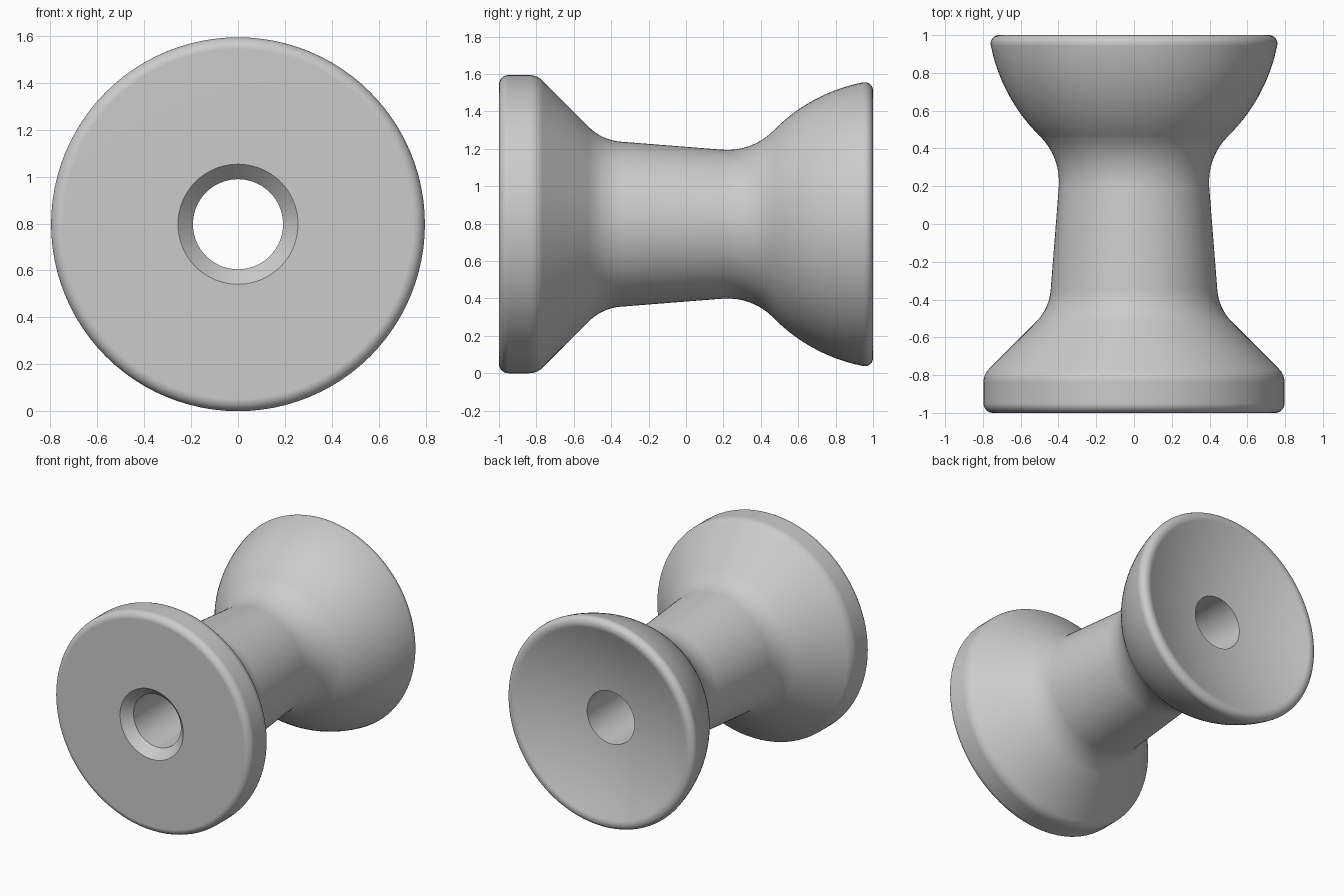
import bpy
import bmesh
import math
from mathutils import Vector, Matrix

cube = bpy.data.objects.get("Cube")
if cube:
    bpy.data.objects.remove(cube, do_unlink=True)

AXIS_HEIGHT = 0.797
BORE = 0.192
SIDES = 96


def fillet(prev, corner, nxt, length, steps=8):
    """Circular arc that starts and ends at the given length from a corner."""
    a, b = (prev - corner).normalized(), (nxt - corner).normalized()
    half = a.angle(b) / 2
    middle = (a + b).normalized()
    centre = corner + middle * (length / math.cos(half))
    radius = length * math.tan(half)
    sweep = math.pi / 2 - half
    side = (a - b).normalized()
    points = []
    for i in range(steps + 1):
        t = sweep * (1 - 2 * i / steps)
        points.append(centre + radius * (side * math.sin(t) - middle * math.cos(t)))
    return points


def arc(start, end, bulge, steps):
    """Circular arc between two points, bulging left of the chord."""
    chord = end - start
    normal = Vector((-chord.y, chord.x)).normalized()
    half = 2 * math.atan(2 * bulge / chord.length)
    radius = chord.length / 2 / math.sin(half)
    centre = (start + end) / 2 - normal * (radius * math.cos(half))
    spoke = start - centre
    return [centre + Matrix.Rotation(-2 * half * i / steps, 2) @ spoke
            for i in range(steps + 1)]


# Profile corners: (position along the axis, radius, fillet length)
corners = [(-0.935, BORE, 0), (-1, 0.256, 0),           # countersink
           (-1, 0.797, 0.05), (-0.797, 0.797, 0.04),    # flange
           (-0.449, 0.449, 0.1), (0.35, 0.386, 0.155)]  # cone and shaft

# Bowl outside
bowl = arc(Vector((0.462, 0.495)), Vector((0.945, 0.758)), 0.042, 14)
corners += [(p.x, p.y, 0) for p in bowl]

# Rounded rim
corners += [(1, 0.765, 0.05), (1, 0.7, 0.012)]

# Shallow dish down to the bore
for i in range(13):
    r = 0.66 + (BORE - 0.66) * i / 12
    corners.append((0.87 + 0.288 * (r * r - BORE * BORE), r, 0))

profile = []
for i, (y, r, length) in enumerate(corners):
    here = Vector((y, r))
    if length:
        before = Vector(corners[i - 1][:2])
        after = Vector(corners[i + 1][:2])
        profile += fillet(before, here, after, length)
    else:
        profile.append(here)

# Turn the closed profile around the axis
bm = bmesh.new()
verts = [bm.verts.new((p.y, p.x, 0)) for p in profile]
edges = [bm.edges.new((v, verts[(i + 1) % len(verts)])) for i, v in enumerate(verts)]
bmesh.ops.spin(bm, geom=verts + edges, cent=(0, 0, 0), axis=(0, 1, 0),
               angle=math.tau, steps=SIDES, use_merge=True)
bmesh.ops.remove_doubles(bm, verts=bm.verts, dist=0.0005)
bmesh.ops.recalc_face_normals(bm, faces=bm.faces)
bmesh.ops.translate(bm, verts=bm.verts, vec=(0, 0, AXIS_HEIGHT))

mesh = bpy.data.meshes.new("flared_spool")
bm.to_mesh(mesh)
bm.free()
spool = bpy.data.objects.new("flared_spool", mesh)
bpy.context.collection.objects.link(spool)

# Plain grey material
grey = bpy.data.materials.new("plain_grey")
grey.use_nodes = True
colour = (0.6, 0.6, 0.6, 1)
grey.diffuse_color = colour
grey.node_tree.nodes["Principled BSDF"].inputs["Base Color"].default_value = colour
mesh.materials.append(grey)

# Smooth shading with crisp bore edges
bpy.ops.object.select_all(action="DESELECT")
spool.select_set(True)
bpy.context.view_layer.objects.active = spool
bpy.ops.object.shade_smooth_by_angle(angle=math.radians(30))
weighted = spool.modifiers.new("weighted_normals", "WEIGHTED_NORMAL")
weighted.keep_sharp = True
